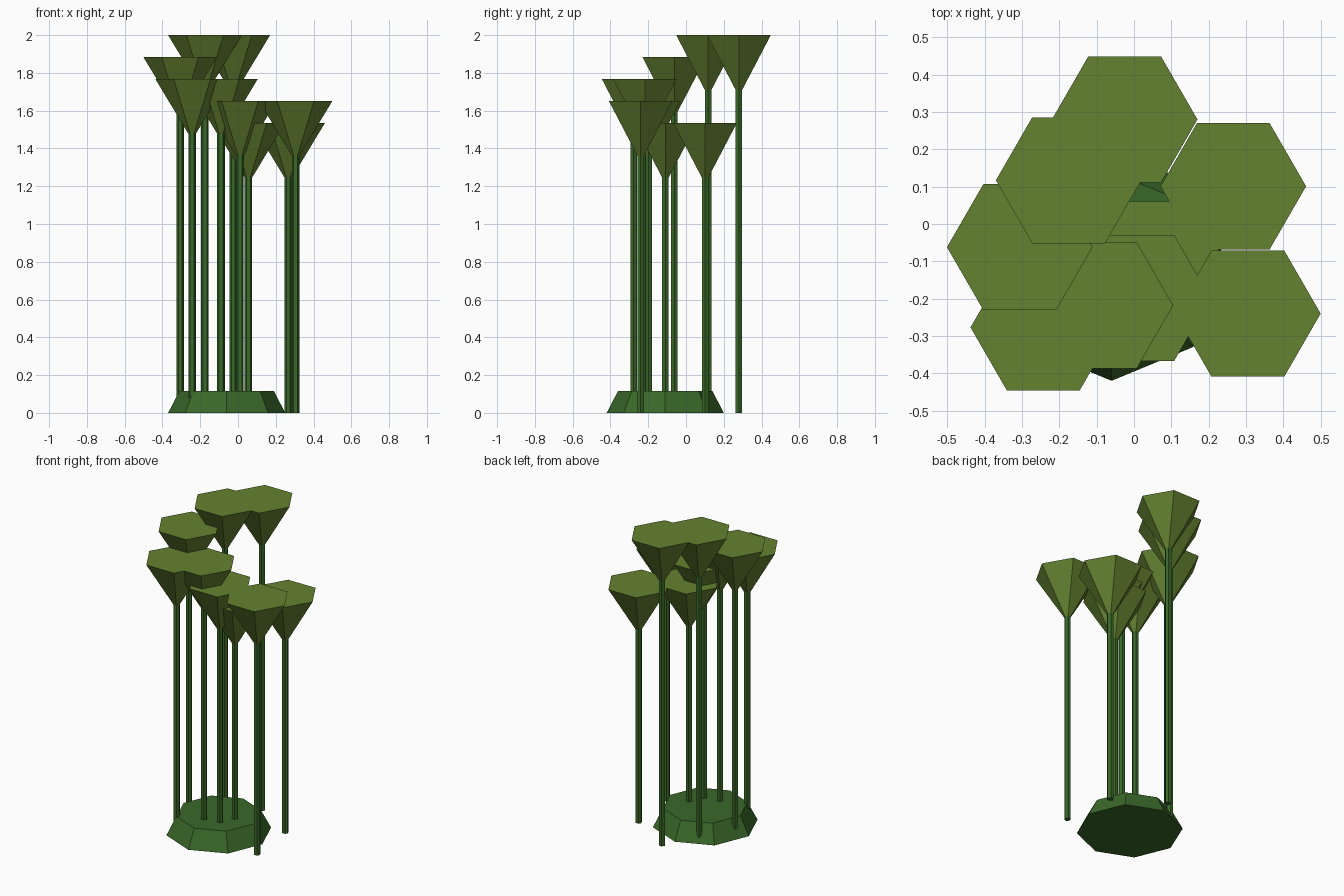
import bpy, math

if "Cube" in bpy.data.objects:
    bpy.data.objects.remove(bpy.data.objects["Cube"])


def material(name, color):
    m = bpy.data.materials.new(name)
    m.diffuse_color = (*color, 1)
    m.use_nodes = True
    m.node_tree.nodes["Principled BSDF"].inputs["Base Color"].default_value = m.diffuse_color
    return m


stem_green = material("stem_green", (0.042, 0.14, 0.022))
cap_green = material("cap_green", (0.127, 0.223, 0.03))


def frustum(name, sides, r_bottom, r_top, x, y, z0, z1, mat):
    """Flat-shaded tapered prism with a corner pointing along +x."""
    verts, n = [], sides
    for r, z in ((r_bottom, z0), (r_top, z1)):
        for i in range(n):
            a = 2 * math.pi * i / n
            verts.append((r * math.cos(a), r * math.sin(a), z - z0))
    faces = [(i, (i + 1) % n, n + (i + 1) % n, n + i) for i in range(n)]
    faces += [tuple(reversed(range(n))), tuple(range(n, 2 * n))]
    mesh = bpy.data.meshes.new(name)
    mesh.from_pydata(verts, [], faces)
    mesh.materials.append(mat)
    ob = bpy.data.objects.new(name, mesh)
    ob.location = (x, y, z0)
    bpy.context.collection.objects.link(ob)
    return ob


# Octagonal mound at the foot of the cluster
frustum("base_mound", 8, 0.31, 0.25, -0.06, -0.11, 0, 0.116, stem_green)

# Stalks with flared hexagonal caps: x, y, top height
stalks = [
    (-0.025, 0.28, 2.0), (-0.175, 0.117, 2.0), (-0.306, -0.062, 1.884),
    (-0.243, -0.277, 1.768), (-0.09, -0.218, 1.768),
    (0.01, -0.198, 1.652), (0.305, -0.24, 1.652),
    (0.055, -0.109, 1.536), (0.266, 0.101, 1.536),
]
CAP_HEIGHT = 0.29
for i, (x, y, top) in enumerate(stalks, 1):
    frustum(f"stalk_{i}", 6, 0.02, 0.02, x, y, 0, top - CAP_HEIGHT, stem_green)
    frustum(f"cap_{i}", 6, 0.02, 0.195, x, y, top - CAP_HEIGHT, top, cap_green)
